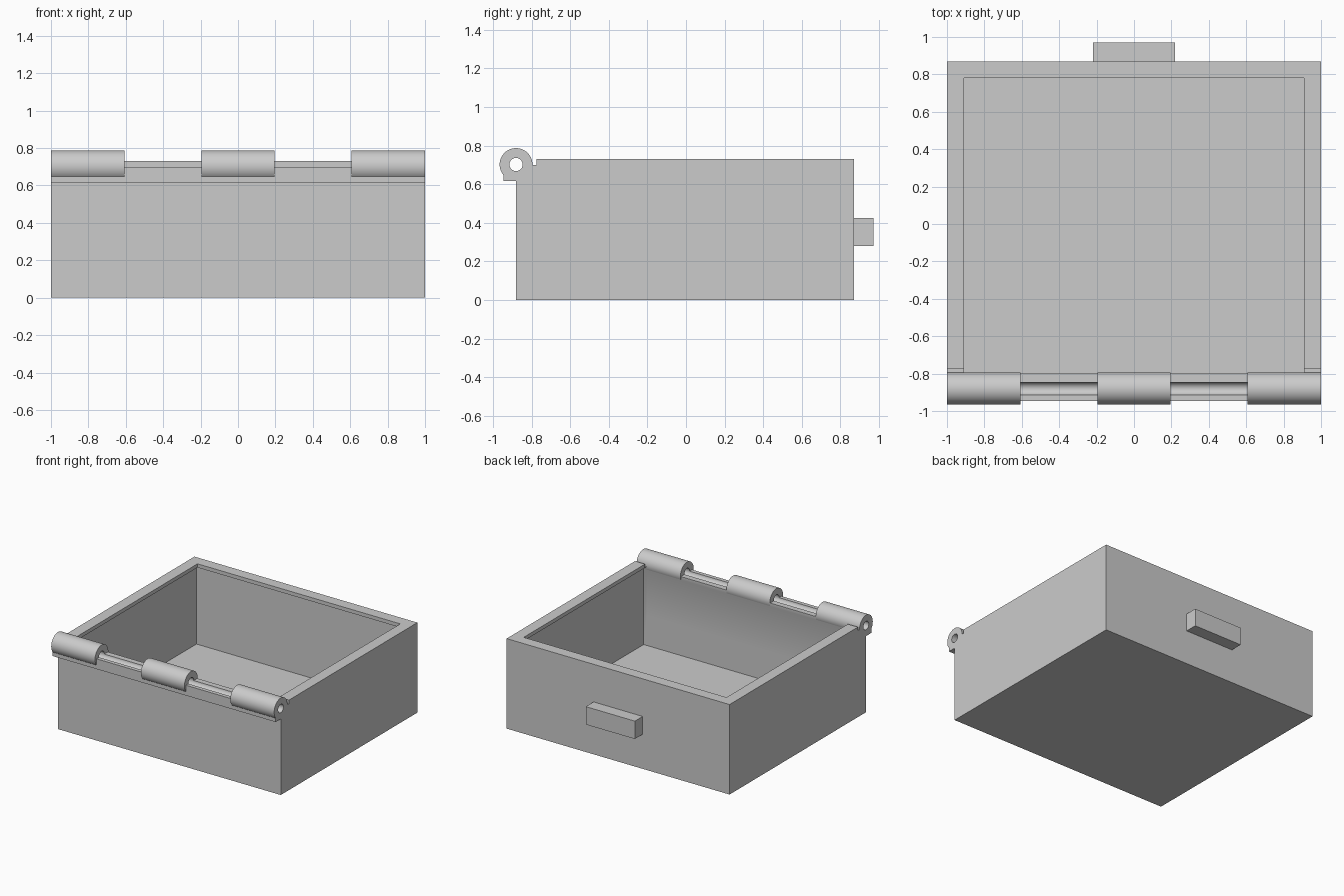
import bpy
import math

cube = bpy.data.objects.get("Cube")
if cube:
    bpy.data.objects.remove(cube, do_unlink=True)

grey = bpy.data.materials.new("plain_grey")
grey.use_nodes = True
colour = (0.6, 0.6, 0.6, 1)
grey.diffuse_color = colour
grey.node_tree.nodes["Principled BSDF"].inputs["Base Color"].default_value = colour


def box(name, x, y, z):
    """Box spanning the given (low, high) ranges."""
    spans = (x, y, z)
    bpy.ops.mesh.primitive_cube_add(size=1, location=[(a + b) / 2 for a, b in spans])
    ob = bpy.context.object
    ob.name = name
    ob.scale = [b - a for a, b in spans]
    bpy.ops.object.transform_apply(location=True, rotation=True, scale=True)
    ob.data.materials.append(grey)
    return ob


def rod(name, x, radius):
    """Cylinder along x on the hinge axis."""
    bpy.ops.mesh.primitive_cylinder_add(
        vertices=64, radius=radius, depth=x[1] - x[0],
        location=((x[0] + x[1]) / 2, HINGE_Y, HINGE_Z), rotation=(0, math.pi / 2, 0))
    ob = bpy.context.object
    ob.name = name
    bpy.ops.object.transform_apply(location=True, rotation=True, scale=True)
    ob.data.materials.append(grey)
    return ob


def combine(target, tool, operation):
    """Apply a boolean and discard the tool."""
    mod = target.modifiers.new(operation.lower(), 'BOOLEAN')
    mod.object = tool
    mod.operation = operation
    mod.solver = 'EXACT'
    bpy.ops.object.select_all(action='DESELECT')
    bpy.context.view_layer.objects.active = target
    target.select_set(True)
    bpy.ops.object.modifier_apply(modifier=mod.name)
    bpy.data.objects.remove(tool, do_unlink=True)


HINGE_Y, HINGE_Z = -0.88, 0.702
FRONT, BACK, TOP, LIP = -0.88, 0.87, 0.73, 0.70

# Open box with a thin overhanging lip on three sides
body = box("box_with_hinge", (-1, 1), (FRONT, BACK), (0, TOP))
combine(body, box("front_notch", (-1.1, 1.1), (-1, -0.775), (LIP, 1)), 'DIFFERENCE')
combine(body, box("cavity", (-0.94, 0.94), (-0.80, 0.81), (0.06, LIP)), 'DIFFERENCE')
combine(body, box("opening", (-0.91, 0.91), (-0.80, 0.78), (0.3, 1)), 'DIFFERENCE')

# Hinge bracket along the front edge
combine(body, box("hinge_bracket", (-1, 1), (-0.946, -0.815), (0.617, LIP)), 'UNION')

# Three hinge barrels, then one pin hole through all of them
for span in ((-1, -0.607), (-0.195, 0.195), (0.607, 1)):
    combine(body, rod("hinge_barrel", span, 0.085), 'UNION')
combine(body, rod("pin_hole", (-1.1, 1.1), 0.034), 'DIFFERENCE')

bpy.ops.object.shade_smooth_by_angle(angle=math.radians(30))

# Finger grip on the back wall
box("back_grip", (-0.22, 0.22), (BACK, 0.97), (0.28, 0.425))
